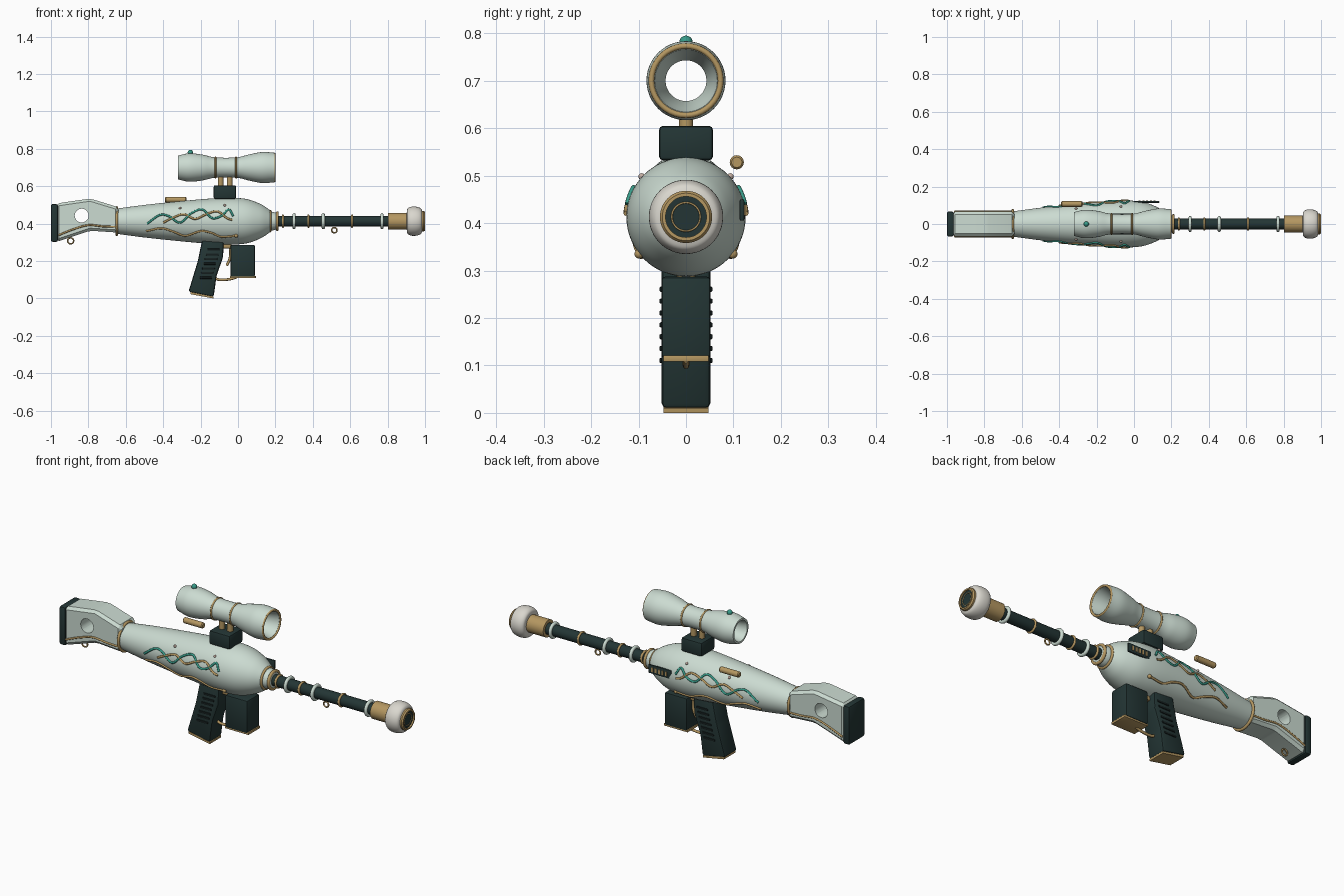
import bpy, bmesh, math
from mathutils import Vector

if "Cube" in bpy.data.objects:
    bpy.data.objects.remove(bpy.data.objects["Cube"])

def material(name, rgb):
    m = bpy.data.materials.new(name)
    m.diffuse_color = (*rgb, 1)
    m.use_nodes = True
    m.node_tree.nodes["Principled BSDF"].inputs["Base Color"].default_value = m.diffuse_color
    return m

PALE = material("pale_green", (0.60, 0.71, 0.64))
DARK = material("dark_green", (0.017, 0.036, 0.035))
BLACK = material("rib_black", (0.008, 0.014, 0.014))
GOLD = material("gold", (0.46, 0.31, 0.12))
TEAL = material("teal", (0.04, 0.33, 0.25))
CREAM = material("cream", (0.70, 0.68, 0.62))
BEAD = material("rose_bead", (0.55, 0.42, 0.36))
AXIS = 0.413    # height of body and barrel
SCOPE = 0.70    # height of the scope

def finish(ob, mat, angle=35):
    ob.data.materials.clear()
    ob.data.materials.append(mat)
    bpy.ops.object.select_all(action='DESELECT')
    ob.select_set(True)
    bpy.context.view_layer.objects.active = ob
    bpy.ops.object.shade_smooth_by_angle(angle=math.radians(angle))
    return ob

def from_bmesh(name, bm, mat):
    bmesh.ops.recalc_face_normals(bm, faces=bm.faces)
    me = bpy.data.meshes.new(name)
    bm.to_mesh(me)
    bm.free()
    ob = bpy.data.objects.new(name, me)
    bpy.context.collection.objects.link(ob)
    return finish(ob, mat)

def lathe(name, profile, z, mat, closed=False, segs=48):
    """Turn (x, radius) points around a line along x; closed joins the ends."""
    bm = bmesh.new()
    rings = []
    for x, r in profile:
        rings.append([bm.verts.new((x, r * math.cos(2 * math.pi * i / segs),
                                    z + r * math.sin(2 * math.pi * i / segs))) for i in range(segs)])
    pairs = list(zip(rings, rings[1:])) + ([(rings[-1], rings[0])] if closed else [])
    for a, b in pairs:
        for i in range(segs):
            j = (i + 1) % segs
            bm.faces.new((a[i], a[j], b[j], b[i]))
    if not closed:
        bm.faces.new(rings[0])
        bm.faces.new(rings[-1])
    return from_bmesh(name, bm, mat)

def prism(name, points, y0, y1, mat, bevel=0.0, segs=2):
    """Extrude an (x, z) outline from y0 to y1."""
    bm = bmesh.new()
    f = bm.faces.new([bm.verts.new((x, y0, z)) for x, z in points])
    ext = bmesh.ops.extrude_face_region(bm, geom=[f])
    verts = [v for v in ext['geom'] if isinstance(v, bmesh.types.BMVert)]
    bmesh.ops.translate(bm, vec=(0, y1 - y0, 0), verts=verts)
    if bevel:
        bmesh.ops.bevel(bm, geom=list(bm.edges), offset=bevel, segments=segs,
                        profile=0.5, affect='EDGES', clamp_overlap=True)
    return from_bmesh(name, bm, mat)

def box(name, x0, x1, y0, y1, z0, z1, mat, bevel=0.0):
    return prism(name, [(x0, z0), (x1, z0), (x1, z1), (x0, z1)], y0, y1, mat, bevel)

def tube(name, pts, r, mat):
    cu = bpy.data.curves.new(name, 'CURVE')
    cu.dimensions = '3D'
    cu.bevel_depth, cu.bevel_resolution, cu.use_fill_caps = r, 2, True
    sp = cu.splines.new('POLY')
    sp.points.add(len(pts) - 1)
    for p, co in zip(sp.points, pts):
        p.co = (*co, 1)
    ob = bpy.data.objects.new(name, cu)
    bpy.context.collection.objects.link(ob)
    bpy.ops.object.select_all(action='DESELECT')
    ob.select_set(True)
    bpy.context.view_layer.objects.active = ob
    bpy.ops.object.convert(target='MESH')
    return finish(bpy.context.view_layer.objects.active, mat, 60)

def ring(name, x, z, r, thick, mat, axis='X', y=0):
    rot = (0, math.pi / 2, 0) if axis == 'X' else (math.pi / 2, 0, 0)
    bpy.ops.mesh.primitive_torus_add(location=(x, y, z), rotation=rot, major_radius=r,
                                     minor_radius=thick, major_segments=40, minor_segments=10)
    bpy.context.object.name = name
    return finish(bpy.context.object, mat, 60)

def ball(name, co, r, mat):
    bpy.ops.mesh.primitive_uv_sphere_add(radius=r, location=co, segments=16, ring_count=10)
    bpy.context.object.name = name
    return finish(bpy.context.object, mat, 60)

def smooth(points, n=6):
    """Round off a chain of 2D points with a spline."""
    P = [Vector(p) for p in points]
    P = [2 * P[0] - P[1]] + P + [2 * P[-1] - P[-2]]
    out = []
    for a, b, c, d in zip(P, P[1:], P[2:], P[3:]):
        for i in range(n):
            t = i / n
            out.append(0.5 * (2 * b + (c - a) * t + (2 * a - 5 * b + 4 * c - d) * t * t
                              + (3 * b - a - 3 * c + d) * t ** 3))
    return [tuple(p) for p in out + [P[-2]]]

# Body: spindle shape
BODY = smooth([(-0.645, 0.068), (-0.5, 0.087), (-0.35, 0.103), (-0.2, 0.117), (-0.08, 0.125),
               (0.0, 0.124), (0.06, 0.115), (0.12, 0.092), (0.16, 0.067), (0.18, 0.05)])
lathe("body", BODY, AXIS, PALE, segs=64)

def body_radius(x):
    for (xa, ra), (xb, rb) in zip(BODY, BODY[1:]):
        if xa <= x <= xb:
            return ra + (rb - ra) * (x - xa) / (xb - xa)
    return BODY[-1][1]

def on_body(x, z, side, lift=0.001):
    r = body_radius(x) + lift
    return (x, side * math.sqrt(max(r * r - (z - AXIS) ** 2, 0)), z)

# Vines and beads on both flanks
teal_vine = smooth([(-0.485, 0.40), (-0.42, 0.445), (-0.37, 0.44), (-0.31, 0.405), (-0.25, 0.455),
                    (-0.19, 0.475), (-0.14, 0.43), (-0.09, 0.44), (-0.05, 0.475), (-0.025, 0.44)])
gold_vine = smooth([(-0.40, 0.405), (-0.35, 0.43), (-0.29, 0.45), (-0.23, 0.425), (-0.17, 0.45),
                    (-0.11, 0.465), (-0.06, 0.43), (-0.03, 0.42)])
low_vine = smooth([(-0.49, 0.36), (-0.41, 0.375), (-0.34, 0.355), (-0.28, 0.335), (-0.2, 0.36),
                   (-0.14, 0.35), (-0.09, 0.33), (-0.01, 0.335)])
for side, tag in ((-1, "front"), (1, "back")):
    for label, pts, mat in (("teal_vine", teal_vine, TEAL), ("gold_vine", gold_vine, GOLD),
                            ("low_vine", low_vine, GOLD)):
        tube(f"{label}_{tag}", [on_body(x, z, side) for x, z in pts], 0.0055, mat)
    for x, z in ((-0.31, 0.483), (-0.07, 0.498)):
        ball(f"bead_{tag}", on_body(x, z, side), 0.007, BEAD)
    ball(f"vine_bud_{tag}", on_body(-0.01, 0.335, side), 0.010, GOLD)

# Side plate with gold bars
box("side_plate", 0.0, 0.135, 0.113, 0.123, 0.405, 0.45, DARK, 0.003)
for i in range(5):
    box("plate_bar", 0.025 + i * 0.02, 0.035 + i * 0.02, 0.12, 0.126, 0.416, 0.439, GOLD)

# Floating bolt handle
lathe("bolt_handle", [(-0.39, 0.011), (-0.385, 0.015), (-0.28, 0.015), (-0.275, 0.011)],
      0.528, GOLD, segs=16).location.y = 0.107

# Stock with a round hole, butt pad and trim lines
stock = prism("stock", [(-0.97, 0.302), (-0.79, 0.362), (-0.64, 0.352), (-0.64, 0.488),
                        (-0.79, 0.534), (-0.97, 0.508)], -0.066, 0.066, PALE, 0.014, 1)
bpy.ops.mesh.primitive_cylinder_add(vertices=32, radius=0.037, depth=0.3,
                                    location=(-0.836, 0, 0.443), rotation=(math.pi / 2, 0, 0))
cutter = bpy.context.object
cutter.name = "stock_hole_cutter"
cutter.hide_render = True
cutter.hide_set(True)
cut = stock.modifiers.new("hole", 'BOOLEAN')
cut.operation, cut.solver, cut.object = 'DIFFERENCE', 'EXACT', cutter
bpy.context.view_layer.objects.active = stock
bpy.ops.object.modifier_apply(modifier="hole")
bpy.data.objects.remove(cutter)
finish(stock, PALE, 25)
box("butt_pad", -1.0, -0.963, -0.067, 0.067, 0.302, 0.505, DARK, 0.01)
for side in (-1, 1):
    line = smooth([(-0.96, 0.338), (-0.88, 0.37), (-0.80, 0.392), (-0.72, 0.385), (-0.65, 0.383)])
    tube("stock_trim", [(x, side * 0.066, z) for x, z in line], 0.005, GOLD)
ring("stock_ring", -0.648, AXIS, 0.073, 0.007, GOLD)
ring("stock_sling_loop", -0.895, 0.308, 0.016, 0.004, GOLD, 'Y')

# Nose collar, barrel and its rings
lathe("collar", [(0.165, 0.05), (0.175, 0.052), (0.205, 0.045), (0.215, 0.04)], AXIS, PALE)
ring("collar_ring_rear", 0.172, AXIS, 0.053, 0.007, GOLD)
ring("collar_ring_front", 0.21, AXIS, 0.045, 0.008, GOLD)
lathe("barrel", [(0.18, 0.029), (0.82, 0.029)], AXIS, DARK, segs=32)
for x in (0.30, 0.456, 0.77):
    ring("pale_barrel_ring", x, AXIS, 0.034, 0.009, PALE)
for x in (0.24, 0.376, 0.61):
    ring("gold_barrel_ring", x, AXIS, 0.030, 0.006, GOLD)
ring("barrel_sling_loop", 0.515, 0.365, 0.014, 0.004, GOLD, 'Y')

# Muzzle: gold sleeve, round bulb, gold lip and dark bore
lathe("muzzle_sleeve", [(0.803, 0.045), (0.92, 0.045)], AXIS, GOLD)
lathe("muzzle_bulb", smooth([(0.902, 0.045), (0.906, 0.066), (0.925, 0.077), (0.955, 0.077),
                             (0.978, 0.068), (0.987, 0.05)]), AXIS, CREAM)
lathe("muzzle_lip", [(0.97, 0.055), (0.993, 0.055), (1.0, 0.05), (1.0, 0.043), (0.97, 0.043)],
      AXIS, GOLD, True)
lathe("muzzle_bore", [(0.98, 0.044), (0.992, 0.044)], AXIS, DARK)
ring("bore_ring", 0.992, AXIS, 0.03, 0.002, GOLD)

# Scope: open tube with flared ends
outer = smooth([(-0.32, 0.064), (-0.26, 0.076), (-0.19, 0.069), (-0.12, 0.054), (-0.01, 0.054),
                (0.06, 0.07), (0.13, 0.083), (0.195, 0.079)])
lathe("scope", outer + [(0.195, 0.066), (0.16, 0.058), (0.10, 0.043), (-0.25, 0.043), (-0.32, 0.054)],
      SCOPE, PALE, True)
for x, r, t in ((-0.12, 0.054, 0.005), (-0.01, 0.054, 0.005), (0.195, 0.073, 0.006)):
    ring("scope_ring", x, SCOPE, r, t, GOLD)
ball("scope_knob", (-0.255, 0, 0.781), 0.014, TEAL)
box("scope_mount", -0.13, -0.01, -0.057, 0.057, 0.532, 0.605, DARK, 0.009)
for x in (-0.093, -0.045):
    bpy.ops.mesh.primitive_cylinder_add(vertices=20, radius=0.015, depth=0.06, location=(x, 0, 0.625))
    bpy.context.object.name = "scope_post"
    finish(bpy.context.object, GOLD)

# Grip with side ribs and a base plate
prism("grip", [(-0.265, 0.035), (-0.13, 0.008), (-0.115, 0.12), (-0.08, 0.22), (-0.075, 0.32),
               (-0.19, 0.32), (-0.215, 0.2)], -0.052, 0.052, DARK, 0.012)
prism("grip_base", [(-0.255, 0.023), (-0.132, 0.0), (-0.131, 0.01), (-0.255, 0.035)],
      -0.047, 0.047, GOLD)
for i in range(7):
    z = 0.105 + i * 0.025
    x = -0.172 + (z - 0.105) * 0.28
    box("grip_rib", x - 0.034, x + 0.034, -0.056, 0.056, z, z + 0.011, BLACK, 0.003)

# Magazine, trigger and guard
box("magazine", -0.04, 0.09, -0.052, 0.052, 0.115, 0.287, DARK, 0.008)
box("magazine_base", -0.043, 0.095, -0.048, 0.048, 0.108, 0.121, GOLD, 0.002)
guard = smooth([(-0.125, 0.11), (-0.10, 0.10), (-0.05, 0.102), (-0.01, 0.112)])
tube("trigger_guard", [(x, 0, z) for x, z in guard], 0.007, GOLD)
trigger = smooth([(-0.05, 0.30), (-0.04, 0.25), (-0.045, 0.21), (-0.06, 0.175)])
tube("trigger", [(x, 0, z) for x, z in trigger], 0.007, GOLD)
box("trigger_housing", -0.09, -0.035, -0.02, 0.02, 0.268, 0.305, GOLD, 0.003)
